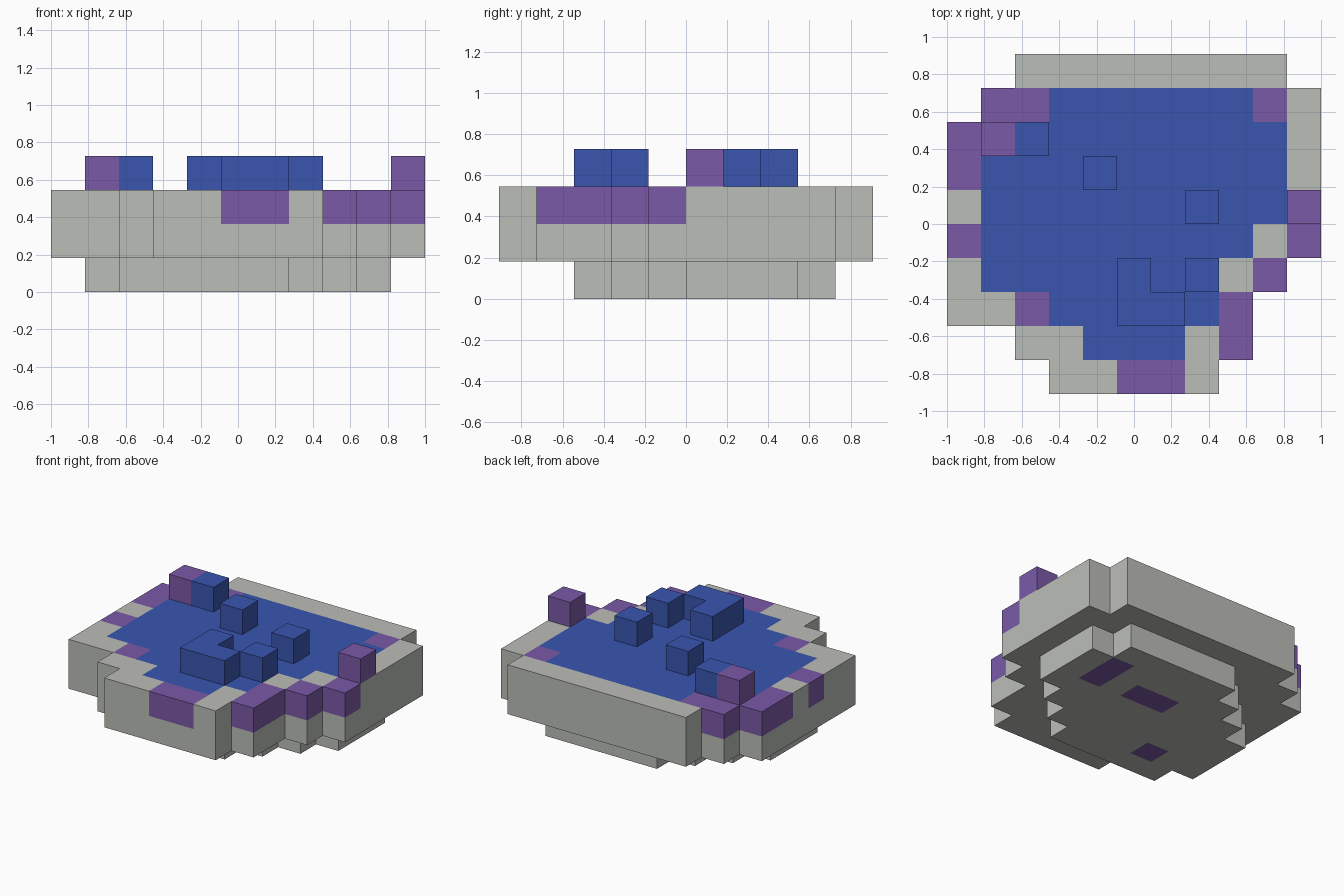
import bpy
import bmesh
from mathutils import Vector

cube = bpy.data.objects.get("Cube")
if cube:
    bpy.data.objects.remove(cube)

CELL = 2 / 11
COLS, ROWS = 11, 10


def make_material(name, colour):
    mat = bpy.data.materials.new(name)
    mat.use_nodes = True
    mat.diffuse_color = (*colour, 1)
    mat.node_tree.nodes["Principled BSDF"].inputs["Base Color"].default_value = (*colour, 1)
    return mat


MATERIALS = {
    "g": make_material("pale_stone", (0.50, 0.515, 0.48)),
    "p": make_material("purple_stone", (0.195, 0.102, 0.39)),
    "b": make_material("blue_water", (0.042, 0.093, 0.434)),
}
KEYS = list(MATERIALS)

# Block plans, back row first: g stone, p purple, b water, . empty
foot_plan = [
    "...........",
    "....ggggg..",
    "...gggggpg.",
    "..gggppgpg.",
    ".ggggggggg.",
    ".gggggggg..",
    ".ggpgggg...",
    "..ggggg....",
    "...........",
    "...........",
]
rim_plan = [
    "..gggggggg.",
    ".ppbbbbbbpg",
    "ppbbbbbbbbg",
    "pbbbbbbbbbg",
    "gbbbbbbbbbg",
    "pbbbbbbbbgp",
    "gbbbbbbbgp.",
    "ggpbbbbbp..",
    "..ggbbbgp..",
    "...ggppg...",
]
wall_plan = [row.replace("p", "g").replace("b", "g") for row in rim_plan]
raised_plan = [
    "...........",
    "...........",
    ".pb........",
    "....b......",
    ".......b..p",
    "...........",
    ".....b.b...",
    ".....bb....",
    "...........",
    "...........",
]

PARTS = [("foot", foot_plan), ("basin_wall", wall_plan),
         ("rim_and_water", rim_plan), ("raised_blocks", raised_plan)]

blocks = {}
for level, (_, plan) in enumerate(PARTS):
    for r, row in enumerate(plan):
        for c, key in enumerate(row):
            if key != ".":
                blocks[(c, ROWS - 1 - r, level)] = key


def build_level(name, level):
    """Make one layer of blocks, keeping only the faces open to the air."""
    bm = bmesh.new()
    for cell, key in blocks.items():
        if cell[2] != level:
            continue
        for axis in range(3):
            for side in (0, 1):
                near = list(cell)
                near[axis] += 2 * side - 1
                if tuple(near) in blocks:
                    continue
                corner = Vector(cell)
                corner[axis] += side
                u, v = Vector(), Vector()
                u[(axis + 1) % 3] = 1
                v[(axis + 2) % 3] = 1
                loop = [corner, corner + u, corner + u + v, corner + v]
                if not side:
                    loop.reverse()
                verts = [bm.verts.new(((p.x - COLS / 2) * CELL,
                                       (p.y - ROWS / 2) * CELL,
                                       p.z * CELL)) for p in loop]
                bm.faces.new(verts).material_index = KEYS.index(key)
    bmesh.ops.remove_doubles(bm, verts=bm.verts, dist=0.001)
    # Merge flat neighbours of one colour into clean panels
    bmesh.ops.dissolve_limit(bm, angle_limit=0.01, verts=bm.verts,
                             edges=bm.edges, delimit={"MATERIAL"})
    mesh = bpy.data.meshes.new(name)
    bm.to_mesh(mesh)
    bm.free()
    for mat in MATERIALS.values():
        mesh.materials.append(mat)
    bpy.context.collection.objects.link(bpy.data.objects.new(name, mesh))


for level, (name, _) in enumerate(PARTS):
    build_level(name, level)
